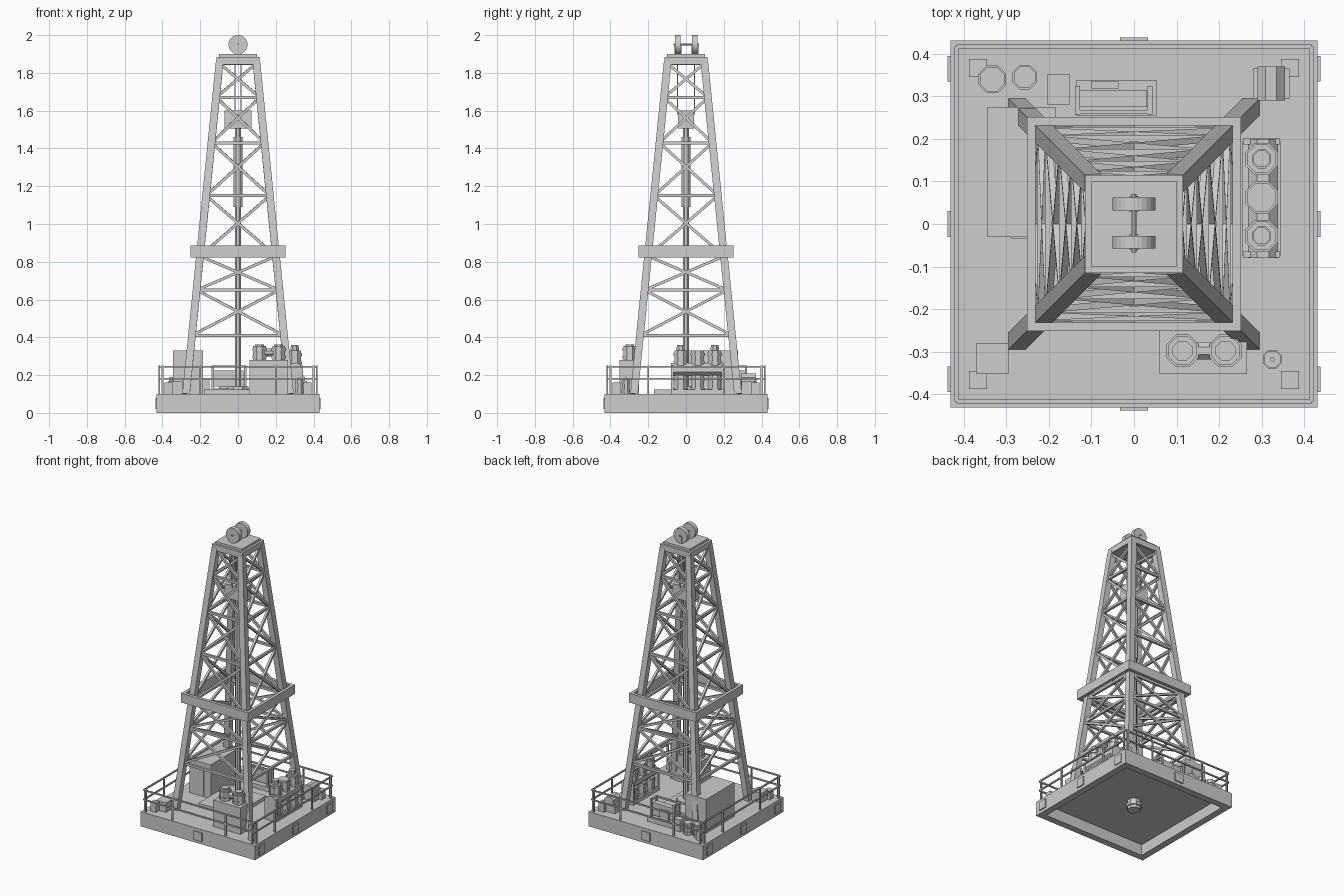
import bpy, bmesh, math
from mathutils import Vector, Matrix

if "Cube" in bpy.data.objects:
    bpy.data.objects.remove(bpy.data.objects["Cube"], do_unlink=True)

STEEL = bpy.data.materials.new("light grey steel")
STEEL.use_nodes = True
GREY = (0.61, 0.61, 0.61, 1)
STEEL.diffuse_color = GREY
STEEL.node_tree.nodes["Principled BSDF"].inputs["Base Color"].default_value = GREY


class Part:
    """Collects primitives in one mesh object."""

    def __init__(self, name):
        self.name, self.bm = name, bmesh.new()

    def box(self, x0, x1, y0, y1, z0, z1):
        m = Matrix.Translation(((x0 + x1) / 2, (y0 + y1) / 2, (z0 + z1) / 2))
        m = m @ Matrix.Diagonal((x1 - x0, y1 - y0, z1 - z0, 1))
        bmesh.ops.create_cube(self.bm, size=1, matrix=m)
        return self

    def beam(self, a, b, w):
        a, b = Vector(a), Vector(b)
        d = b - a
        z = d.normalized()
        ref = Vector((1, 0, 0)) if abs(z.x) < 0.7 else Vector((0, 0, 1))
        y = z.cross(ref).normalized()
        rot = Matrix((y.cross(z), y, z)).transposed().to_4x4()
        m = Matrix.Translation((a + b) / 2) @ rot @ Matrix.Diagonal((w, w, d.length, 1))
        bmesh.ops.create_cube(self.bm, size=1, matrix=m)
        return self

    def rod(self, a, b, r, n=8):
        a, b = Vector(a), Vector(b)
        d = b - a
        rot = d.to_track_quat('Z', 'Y').to_matrix().to_4x4()
        m = Matrix.Translation((a + b) / 2) @ rot @ Matrix.Rotation(math.pi / n, 4, 'Z')
        bmesh.ops.create_cone(self.bm, cap_ends=True, segments=n, radius1=r,
                              radius2=r, depth=d.length, matrix=m)
        return self

    def frame(self, outer, inner, z0, z1):
        for s in (-1, 1):
            a, b = sorted((s * outer, s * inner))
            self.box(-outer, outer, a, b, z0, z1)
            self.box(a, b, -inner, inner, z0, z1)
        return self

    def done(self):
        me = bpy.data.meshes.new(self.name)
        self.bm.to_mesh(me)
        self.bm.free()
        me.materials.append(STEEL)
        ob = bpy.data.objects.new(self.name, me)
        bpy.context.collection.objects.link(ob)


SIGNS = (-1, 1)

# Hollow base and deck
Part("base_rim").frame(0.431, 0.385, 0, 0.1).done()
Part("deck").box(-0.385, 0.385, -0.385, 0.385, 0.075, 0.1).done()
Part("wellhead").rod((0, 0, 0.01), (0, 0, 0.08), 0.042).rod((0, 0, 0.03), (0, 0, 0.05), 0.05).done()
lugs = Part("side_lugs")
for s in SIGNS:
    a, b = sorted((s * 0.428, s * 0.438))
    for c in (-0.365, 0, 0.365):
        lugs.box(a, b, c - 0.03, c + 0.03, 0.02, 0.08)
    lugs.box(-0.033, 0.033, a, b, 0.02, 0.08)
lugs.done()
pads = Part("corner_blocks")
for sx in SIGNS:
    for sy in SIGNS:
        x, y = sx * 0.367, sy * 0.367
        pads.box(x - 0.021, x + 0.021, y - 0.021, y + 0.021, 0.1, 0.16)
pads.done()

# Guard rail
rail = Part("guard_rail")
R = 0.417
for s in SIGNS:
    for c in (-0.4, -0.2, 0.2, 0.4):
        rail.beam((c, s * R, 0.1), (c, s * R, 0.25), 0.01)
        rail.beam((s * R, c, 0.1), (s * R, c, 0.25), 0.01)
    for z in (0.18, 0.245):
        rail.beam((-R, s * R, z), (R, s * R, z), 0.009)
        rail.beam((s * R, -R, z), (s * R, R, z), 0.009)
rail.done()

# Tower legs and lattice
Z0, Z1, B0, B1 = 0.1, 1.86, 0.275, 0.097


def half(z):
    return B0 + (B1 - B0) * (z - Z0) / (Z1 - Z0)


legs = Part("tower_legs")
for sx in SIGNS:
    for sy in SIGNS:
        legs.beam((sx * B0, sy * B0, Z0), (sx * B1, sy * B1, Z1), 0.04)
legs.done()

brace = Part("tower_braces")
levels = (0.41, 0.65, 0.83, 1.15, 1.43, 1.67, 1.85)
for side in range(4):
    turn = Matrix.Rotation(side * math.pi / 2, 3, 'Z')

    def at(s, z):
        return turn @ Vector((s * half(z), -half(z), z))

    for i, z in enumerate(levels):
        brace.beam(at(-1, z), at(1, z), 0.016)
        if i + 1 < len(levels):
            for s in SIGNS:
                brace.beam(at(s, z), at(-s, levels[i + 1]), 0.015)
brace.done()

Part("middle_platform").frame(0.252, 0.231, 0.822, 0.885).done()
Part("crown_plate").box(-0.115, 0.115, -0.115, 0.115, 1.845, 1.885).box(
    -0.1, 0.1, -0.1, 0.1, 1.885, 1.9).done()

# Crown sheaves
sheave = Part("crown_sheaves")
for s in SIGNS:
    y = s * 0.045 + 0.002
    sheave.rod((0, y - 0.015, 1.95), (0, y + 0.015, 1.95), 0.0505, 24)
    sheave.box(-0.012, 0.012, y - 0.018, y + 0.018, 1.895, 1.95)
sheave.rod((0, -0.067, 1.95), (0, 0.07, 1.95), 0.006)
sheave.done()

# Hoist and drill string
Part("travelling_block").box(-0.072, 0.072, -0.043, 0.043, 1.505, 1.6).done()
Part("drill_motor").rod((0, 0, 1.09), (0, 0, 1.46), 0.026).done()
Part("drill_pipe").rod((0, 0, 0.08), (0, 0, 1.51), 0.018).done()
cable = Part("hoist_cables")
for sx in SIGNS:
    for sy in SIGNS:
        cable.beam((sx * 0.016, sy * 0.045, 1.58), (sx * 0.016, sy * 0.045, 1.9), 0.006)
cable.done()

# Drill floor and cabinets
Part("drill_floor").box(-0.18, 0.1, -0.17, 0.16, 0.1, 0.125).rod(
    (0, 0, 0.125), (0, 0, 0.14), 0.06).done()
Part("tall_cabinet").box(-0.344, -0.184, -0.03, 0.275, 0.1, 0.33).done()
Part("cabinet_door").box(-0.29, -0.235, -0.034, -0.03, 0.11, 0.29).done()
Part("small_cabinet").box(-0.37, -0.295, -0.352, -0.28, 0.1, 0.165).done()


def can(part, x, y, z0, z1, r):
    part.rod((x, y, z0), (x, y, z1), r * 0.88)
    for z in (z0 + 0.015, z1 - 0.02):
        part.rod((x, y, z - 0.008), (x, y, z + 0.008), r)


# Front tank box with two cans
tank = Part("front_tank").box(0.06, 0.265, -0.352, -0.25, 0.1, 0.28)
for x in (0.114, 0.215):
    can(tank, x, -0.298, 0.28, 0.355, 0.041)
    tank.rod((x, -0.298, 0.355), (x, -0.298, 0.362), 0.025)
tank.done()
Part("front_tank_pipe").rod((0.14, -0.298, 0.32), (0.19, -0.298, 0.32), 0.022).done()

# Pump bank
bank = Part("pump_bank")
for y, top in ((0.153, 0.36), (0.063, 0.33), (-0.028, 0.36)):
    can(bank, 0.3, y, 0.11, 0.2, 0.041)
    can(bank, 0.3, y, 0.25, 0.33, 0.041)
    if top > 0.33:
        can(bank, 0.3, y, 0.325, top, 0.024)
for y in (-0.072, 0.194):
    bank.box(0.256, 0.343, y - 0.007, y + 0.007, 0.1, 0.25)
for x in (0.262, 0.337):
    bank.box(x - 0.007, x + 0.007, -0.075, 0.195, 0.1, 0.125)
bank.done()
Part("pump_manifold").rod((0.303, -0.08, 0.23), (0.303, 0.2, 0.23), 0.038).done()

# Winch at the back
winch = Part("winch_frame").box(-0.135, 0.053, 0.255, 0.338, 0.1, 0.13)
for x in (-0.133, 0.038):
    for y in (0.263, 0.318):
        winch.beam((x, y, 0.1), (x, y, 0.25), 0.012)
    winch.beam((x, 0.257, 0.245), (x, 0.324, 0.245), 0.012)
winch.beam((-0.133, 0.263, 0.245), (0.038, 0.263, 0.245), 0.01)
winch.box(-0.1, -0.037, 0.318, 0.335, 0.13, 0.2)
winch.done()
Part("winch_drum").box(-0.128, 0.03, 0.275, 0.315, 0.14, 0.225).done()
Part("winch_motor").box(-0.203, -0.152, 0.28, 0.352, 0.1, 0.18).done()

# Rear corner engine and loose barrels
Part("rear_engine").box(0.28, 0.365, 0.295, 0.365, 0.1, 0.17).rod(
    (0.322, 0.29, 0.175), (0.322, 0.37, 0.175), 0.035).done()
barrels = Part("barrels")
can(barrels, -0.333, 0.34, 0.1, 0.19, 0.035)
can(barrels, -0.257, 0.345, 0.1, 0.18, 0.031)
can(barrels, 0.325, -0.318, 0.1, 0.18, 0.024)
barrels.rod((0.325, -0.318, 0.18), (0.325, -0.318, 0.188), 0.006)
barrels.done()
